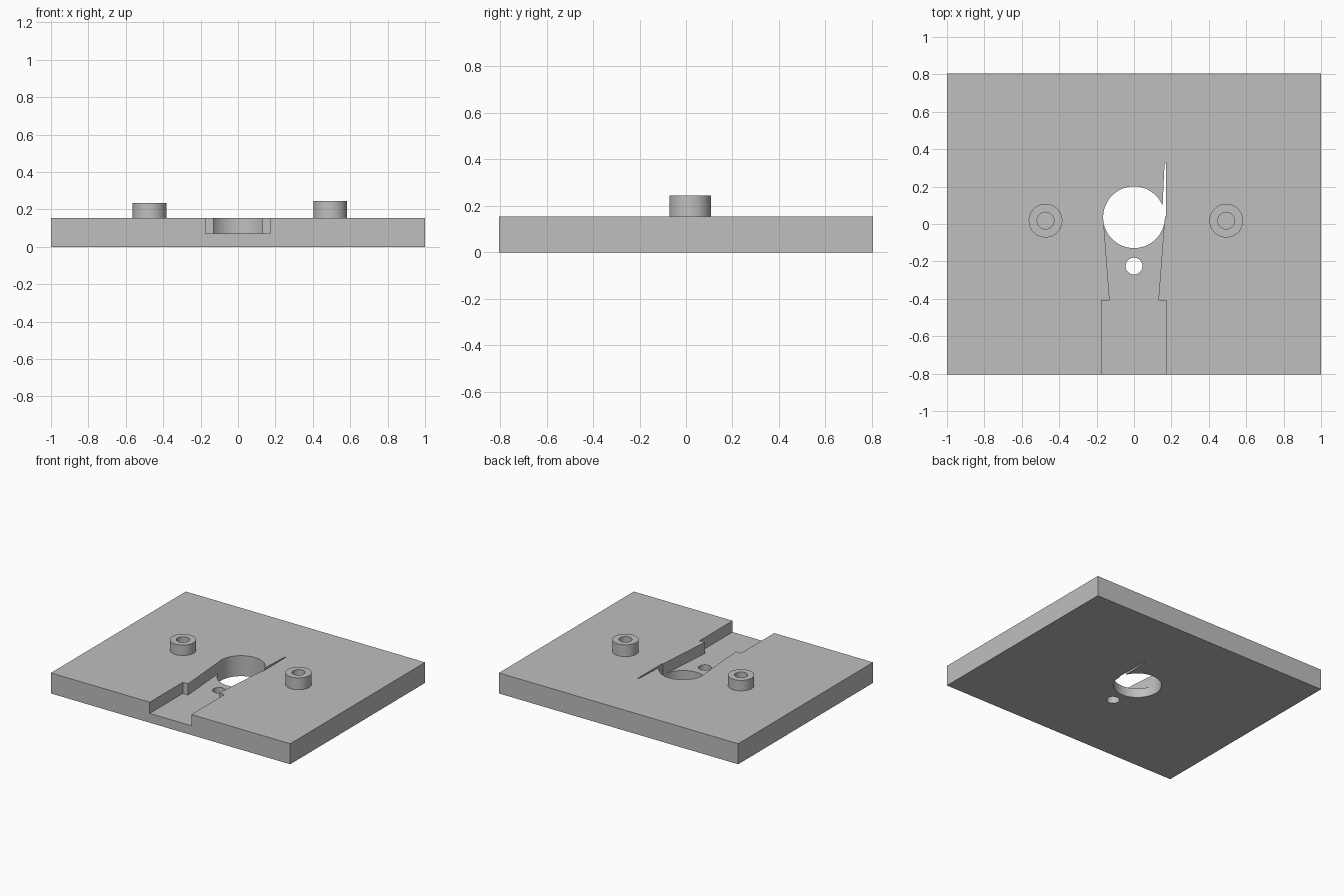
import bpy, bmesh
from math import cos, sin, tau, radians

cube = bpy.data.objects.get("Cube")
if cube:
    bpy.data.objects.remove(cube, do_unlink=True)

TOP = 0.155      # plate thickness
FLOOR = 0.07     # channel floor height

grey = bpy.data.materials.new("plain_grey")
grey.use_nodes = True
colour = (0.52, 0.52, 0.52, 1)
grey.diffuse_color = colour
grey.node_tree.nodes["Principled BSDF"].inputs["Base Color"].default_value = colour


def circle(x, y, r, n=64):
    return [(x + r * cos(tau * i / n), y + r * sin(tau * i / n)) for i in range(n)]


def prism(name, outline, z0, z1):
    """Extrude a flat outline between two heights."""
    bm = bmesh.new()
    base = bm.faces.new([bm.verts.new((x, y, z0)) for x, y in outline])
    top = bmesh.ops.extrude_face_region(bm, geom=[base])["geom"]
    bmesh.ops.translate(bm, vec=(0, 0, z1 - z0),
                        verts=[v for v in top if isinstance(v, bmesh.types.BMVert)])
    bmesh.ops.recalc_face_normals(bm, faces=bm.faces)
    mesh = bpy.data.meshes.new(name)
    bm.to_mesh(mesh)
    bm.free()
    mesh.materials.append(grey)
    ob = bpy.data.objects.new(name, mesh)
    bpy.context.collection.objects.link(ob)
    return ob


def select_only(ob):
    bpy.ops.object.select_all(action="DESELECT")
    ob.select_set(True)
    bpy.context.view_layer.objects.active = ob


def cut(ob, outline, z0, z1):
    """Subtract a prism and discard the cutter."""
    cutter = prism("cutter", outline, z0, z1)
    cutter.hide_render = True
    mod = ob.modifiers.new("cut", "BOOLEAN")
    mod.operation = "DIFFERENCE"
    mod.solver = "EXACT"
    mod.object = cutter
    select_only(ob)
    bpy.ops.object.modifier_apply(modifier=mod.name)
    bpy.data.objects.remove(cutter, do_unlink=True)


def smooth(ob):
    select_only(ob)
    bpy.ops.object.shade_smooth_by_angle(angle=radians(30))


# Base plate
plate = prism("base_plate", [(-1, -0.805), (1, -0.805), (1, 0.805), (-1, 0.805)], 0, TOP)

# Stepped channel: wide at the front edge, then flaring towards the large hole
half = [(0.174, -0.9), (0.174, -0.41), (0.13, -0.41), (0.164, 0.035)]
channel = half + [(-x, y) for x, y in reversed(half)]
cut(plate, channel, FLOOR, TOP + 0.1)

# Large and small through holes
cut(plate, circle(0, 0.036, 0.165), -0.1, TOP + 0.1)
cut(plate, circle(0, -0.225, 0.045, 40), -0.1, TOP + 0.1)

# Narrow slit running back from the large hole
cut(plate, [(0.15, 0.04), (0.172, 0.04), (0.172, 0.335), (0.163, 0.315)], -0.1, TOP + 0.1)
smooth(plate)

# Round bosses with blind bores
for name, x, height in (("right_boss", -0.473, 0.234), ("left_boss", 0.493, 0.244)):
    boss = prism(name, circle(x, 0.018, 0.09), TOP - 0.01, height)
    cut(boss, circle(x, 0.018, 0.045, 40), TOP + 0.001, height + 0.1)
    smooth(boss)
